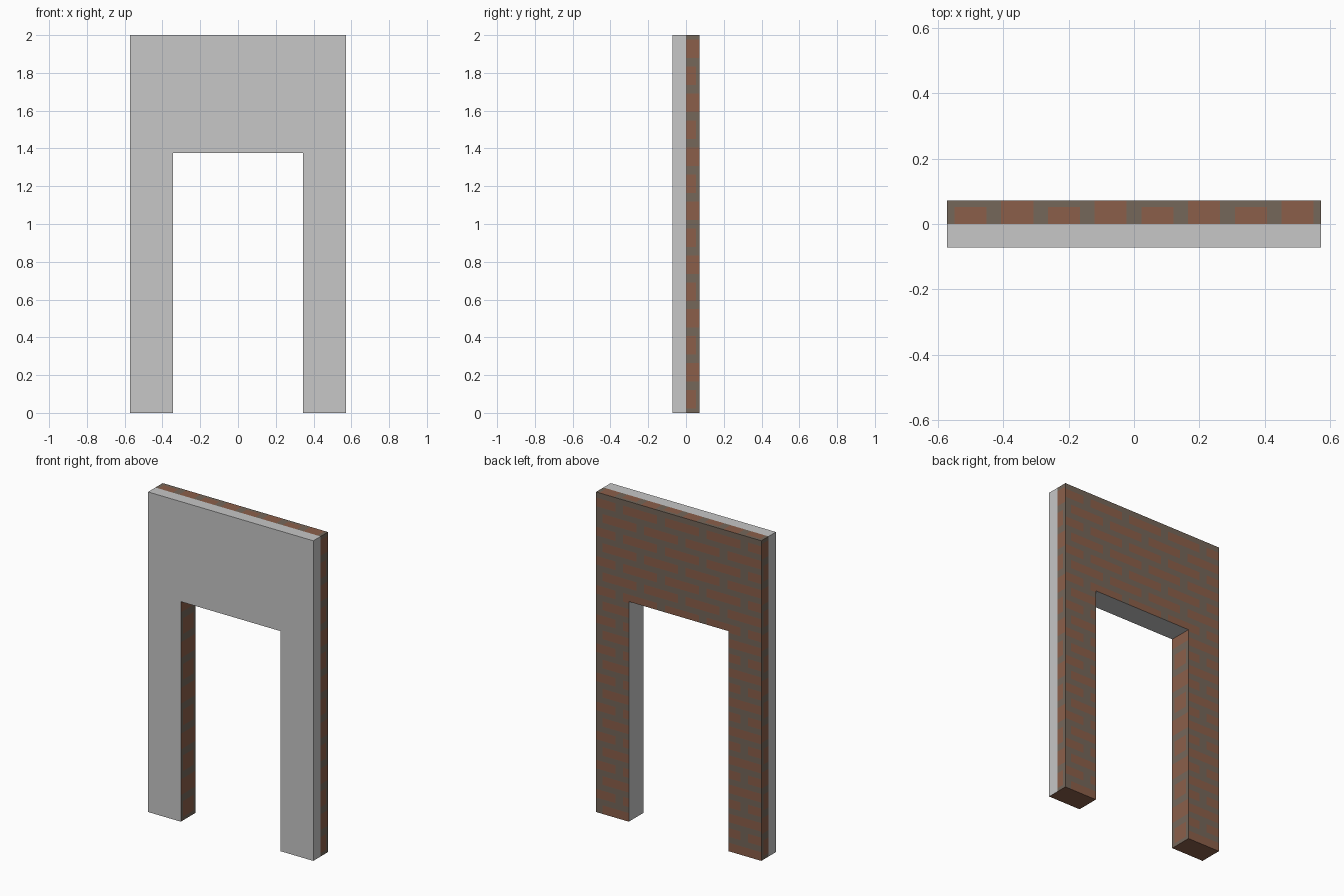
import bpy, bmesh, math
from mathutils import Vector

if "Cube" in bpy.data.objects:
    bpy.data.objects.remove(bpy.data.objects["Cube"])

W, H, D = 0.571, 2.0, 0.072        # half width, height, half depth
OW, OH = 0.345, 1.375              # opening half width and height
COURSE, BRICK_H = 0.091, 0.054     # brick rows on the back
LENGTH, BRICK_L = 0.288, 0.235     # bricks along a row
HEAD, HEAD_L = 0.1428, 0.098       # brick ends on top and sides


def material(name, rgb):
    m = bpy.data.materials.new(name)
    lin = [((c / 255 + 0.055) / 1.055) ** 2.4 for c in rgb]
    m.diffuse_color = (*lin, 1)
    m.use_nodes = True
    m.node_tree.nodes["Principled BSDF"].inputs["Base Color"].default_value = m.diffuse_color
    return m


MATS = [material("plaster_grey", (199, 199, 199)),
        material("mortar_brown", (117, 103, 90)),
        material("brick_red", (139, 95, 74))]
PLASTER, MORTAR, BRICK = 0, 1, 2


def head_rule(t, y):
    # brick ends: full depth on even ones, shorter on odd ones
    n = math.floor(t / HEAD)
    inside = (HEAD - HEAD_L) / 2 < t - n * HEAD < (HEAD + HEAD_L) / 2
    return BRICK if inside and (n % 2 or abs(y) < 0.052) else MORTAR


def back_rule(x, z):
    # running bond, every other row shifted by half a brick
    row = math.floor(z / COURSE)
    s = (x + W + (row % 2) * LENGTH / 2) % LENGTH
    return BRICK if z - row * COURSE < BRICK_H and s < BRICK_L else MORTAR


def colour(face, is_back):
    n, c = face.normal, face.calc_center_median()
    inner = abs(c.x) < W - 0.01
    if n.z < -0.5:                                   # feet and lintel underside
        return BRICK if c.z < 0.01 else PLASTER
    if abs(n.x) > 0.5 and inner:                     # opening sides
        return head_rule(c.z, c.y) if n.x > 0 else PLASTER
    if not is_back:
        return PLASTER
    if n.y > 0.5:
        return back_rule(c.x, c.z)
    return head_rule(c.x + W if n.z > 0.5 else c.z, c.y)


def cut(bm, axis, values):
    normal = Vector((0, 0, 0))
    normal[axis] = 1
    for v in values:
        geom = bm.verts[:] + bm.edges[:] + bm.faces[:]
        bmesh.ops.bisect_plane(bm, geom=geom, dist=1e-6,
                               plane_co=normal * v, plane_no=normal)


def slab(name, y0, y1, is_back):
    # doorway outline, extruded through the depth
    outline = [(-W, 0), (-OW, 0), (-OW, OH), (OW, OH),
               (OW, 0), (W, 0), (W, H), (-W, H)]
    bm = bmesh.new()
    f = bm.faces.new([bm.verts.new((x, y0, z)) for x, z in outline])
    ext = bmesh.ops.extrude_face_region(bm, geom=[f])["geom"]
    bmesh.ops.translate(bm, vec=(0, y1 - y0, 0),
                        verts=[v for v in ext if isinstance(v, bmesh.types.BMVert)])
    bmesh.ops.recalc_face_normals(bm, faces=bm.faces[:])
    # lines where the brick ends start and stop
    ends = [k * HEAD + (HEAD + s * HEAD_L) / 2 for k in range(14) for s in (-1, 1)]
    cut(bm, 2, [OH] + ends)
    cut(bm, 1, [-0.052, 0.052])
    if is_back:
        cut(bm, 2, [r * COURSE + o for r in range(23) for o in (0, BRICK_H)])
        cut(bm, 0, [-OW, OW] + [e - W for e in ends[:16]])
        cut(bm, 0, [-W + k * LENGTH / 2 + o for k in range(-2, 9) for o in (0, BRICK_L)])
    # open the hidden joint between the two slabs
    bmesh.ops.delete(bm, context="FACES",
                     geom=[f for f in bm.faces if abs(f.calc_center_median().y) < 1e-5])
    bm.normal_update()
    for f in bm.faces:
        f.material_index = colour(f, is_back)
    me = bpy.data.meshes.new(name)
    bm.to_mesh(me)
    bm.free()
    for m in MATS:
        me.materials.append(m)
    bpy.context.collection.objects.link(bpy.data.objects.new(name, me))


slab("plaster_wall_front", -D, 0, False)
slab("brick_wall_back", 0, D, True)
